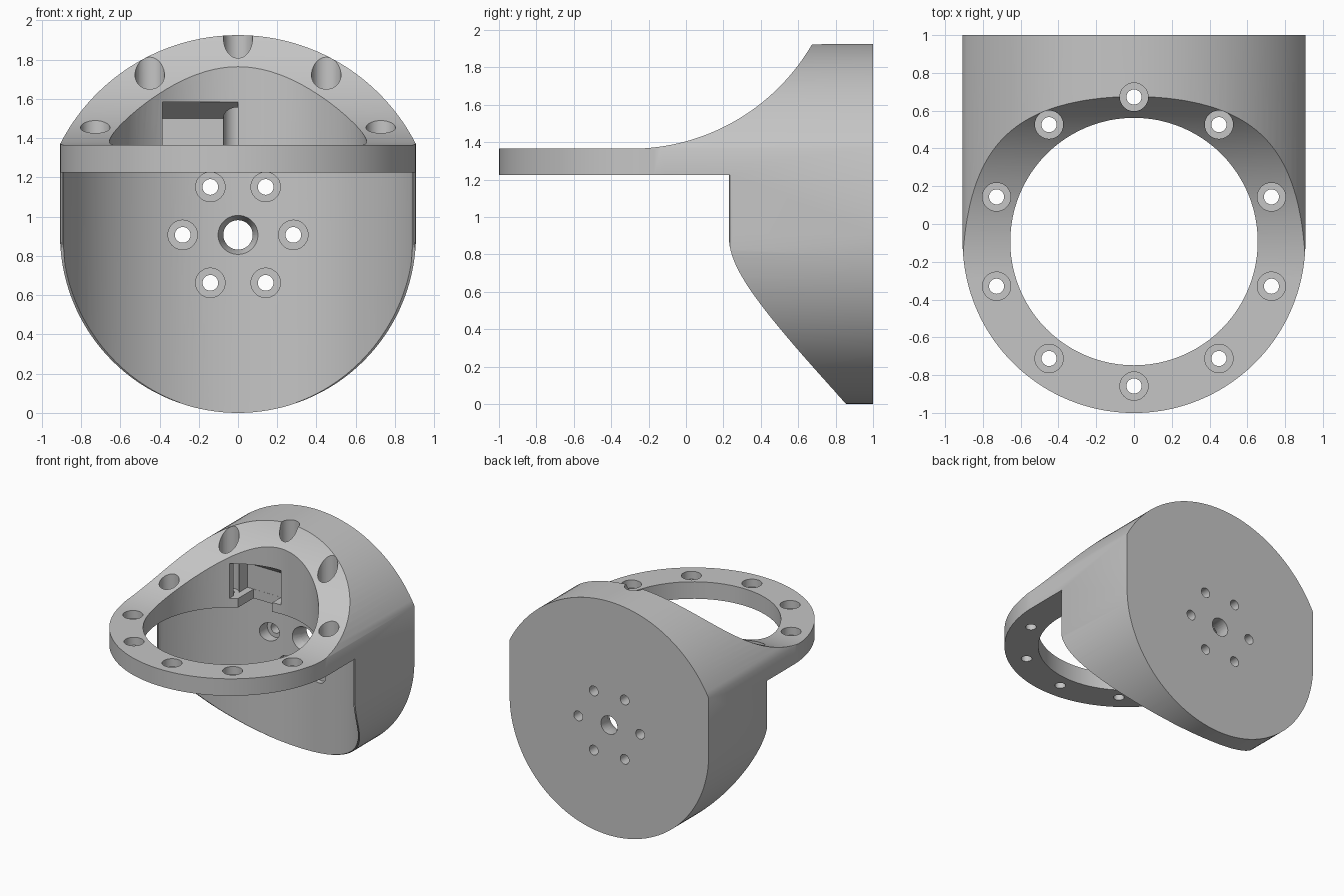
import bpy, bmesh
from math import cos, sin, radians, sqrt, asin, degrees
from mathutils import Vector

if "Cube" in bpy.data.objects:
    bpy.data.objects.remove(bpy.data.objects["Cube"], do_unlink=True)

HALF = 0.907             # half width, also the lower body radius
RING_Y = -0.093          # centre of the flange ring
HOLLOW_R = 0.95          # radius of the hollow below the flange
SEAT_Z = 1.30            # screw seat height in the flange
UNDER, TOP = 1.225, 1.365


def arc(cx, cy, r, start, end, n):
    return [(cx + r * cos(radians(start + (end - start) * i / n)),
             cy + r * sin(radians(start + (end - start) * i / n))) for i in range(n + 1)]


def circle(cx, cy, r, n=40):
    return arc(cx, cy, r, 0, 360, n)[:-1]


def prism(name, pts, axis, a, b, flare=1.0):
    """Extrude a 2D outline along an axis; flare scales the outline at end a."""
    place = {"x": lambda p, d: (d, p[0], p[1]),
             "y": lambda p, d: (p[0], d, p[1]),
             "z": lambda p, d: (p[0], p[1], d)}[axis]
    mid = sum((Vector(p) for p in pts), Vector((0, 0))) / len(pts)
    bm = bmesh.new()
    first = [bm.verts.new(place(mid + (Vector(p) - mid) * flare, a)) for p in pts]
    last = [bm.verts.new(place(p, b)) for p in pts]
    bm.faces.new(first)
    bm.faces.new(last[::-1])
    for i in range(len(pts)):
        j = (i + 1) % len(pts)
        bm.faces.new((first[i], last[i], last[j], first[j]))
    bmesh.ops.recalc_face_normals(bm, faces=bm.faces)
    mesh = bpy.data.meshes.new(name)
    bm.to_mesh(mesh)
    bm.free()
    obj = bpy.data.objects.new(name, mesh)
    bpy.context.collection.objects.link(obj)
    return obj


def volume(mesh):
    bm = bmesh.new()
    bm.from_mesh(mesh)
    result = bm.calc_volume()
    bm.free()
    return result


def cut(target, cutter):
    """Subtract the cutter; nudge it slightly if the boolean result is not sound."""
    cutter.hide_render = True
    bpy.context.view_layer.objects.active = target
    before = target.data.copy()
    for nudge in (0, 0.0007, -0.0011, 0.0019, -0.0023):
        cutter.location = (nudge, nudge / 2, 0)
        target.data = before.copy()
        mod = target.modifiers.new("cut", "BOOLEAN")
        mod.operation, mod.solver, mod.object = "DIFFERENCE", "EXACT", cutter
        bpy.ops.object.modifier_apply(modifier=mod.name)
        removed = volume(before) - volume(target.data)
        if 0 < removed <= volume(cutter.data) * 1.01:
            break
    bpy.data.objects.remove(cutter, do_unlink=True)


# Body blank: round bottom, flat sides, shallower round top
crown = 1.018
corner = degrees(asin(sqrt(crown ** 2 - HALF ** 2) / crown))
outline = arc(0, HALF, HALF, 180, 360, 72) + arc(0, HALF, crown, corner, 180 - corner, 48)
bracket = prism("angle_bracket", outline, "y", -1, 1)

# Rounded front of the flange
cut(bracket, prism("front_cutter", arc(0, RING_Y, HALF + 0.0005, 180, 360, 72)
                   + [(1.3, RING_Y), (1.3, -1.3), (-1.3, -1.3), (-1.3, RING_Y)], "z", -0.3, 2.3))

# Concave sweep from the flange up to the crown
scoop_r, scoop_y = 1.12, -0.295
cut(bracket, prism("scoop_cutter", [(-1.3, TOP)]
                   + arc(scoop_y, TOP + scoop_r, scoop_r, -90, -20, 56)
                   + [(0.75, 2.4), (-1.3, 2.4)], "x", -1.3, 1.3))

# Concave hollow below the flange, with rounded side tips
tip = [(1.2, 0.255), (0.908, 0.255), (0.903, 0.236), (0.895, 0.23), (0.888, 0.236), (0.882, 0.26)]
edge = degrees(asin((0.28 - RING_Y) / HOLLOW_R))
cut(bracket, prism("hollow_cutter", tip + arc(0, RING_Y, HOLLOW_R, edge, 180 - edge, 72)
                   + [(-x, y) for x, y in reversed(tip)] + [(-1.2, -1.3), (1.2, -1.3)],
                   "z", -0.3, UNDER))

# Blunted front edge that follows the round bottom
trim = []
for i in range(31):
    z = 0.05 + 0.85 * i / 30
    x_squared = HALF ** 2 - (z - HALF) ** 2
    trim.append((RING_Y + sqrt(HOLLOW_R ** 2 - x_squared) + 0.04 * z / HALF, z))
cut(bracket, prism("edge_cutter", trim + [(-1.3, 0.9), (-1.3, 0.05)], "x", -1.3, 1.3))

# Large ring opening
cut(bracket, prism("opening_cutter", circle(0, RING_Y, 0.655, 96), "z", 1.0, 2.3))

# Pocket with a sloping ceiling, open at the bottom between two screw seats
pocket_back = 0.674
cut(bracket, prism("pocket_cutter", [(0.3, 1.585), (0.56, 1.585), (pocket_back, 1.5),
                                     (pocket_back, SEAT_Z), (0.3, SEAT_Z)], "x", -0.385, 0))
floor_back = pocket_back - 0.001
cut(bracket, prism("pocket_floor_cutter", [(0.3, 1.1), (0.3, 1.4), (floor_back, 1.4),
                                           (floor_back, 1.1)], "x", -0.33, -0.078))

# Ten counterbored screw holes around the flange
for i in range(10):
    a = radians(18 + 36 * i)
    x, y = 0.765 * cos(a), RING_Y + 0.765 * sin(a)
    cut(bracket, prism("seat_cutter", circle(x, y, 0.075), "z", SEAT_Z, 2.3))
    cut(bracket, prism("screw_cutter", circle(x, y, 0.04, 32), "z", 1.1, 1.4))

# Six counterbored holes and a flared centre hole through the back plate
for i in range(6):
    a = radians(60 * i)
    x, z = 0.282 * cos(a), HALF + 0.282 * sin(a)
    cut(bracket, prism("plate_seat_cutter", circle(x, z, 0.075), "y", 0.4, 0.89))
    cut(bracket, prism("plate_screw_cutter", circle(x, z, 0.04, 32), "y", 0.7, 1.2))
cut(bracket, prism("centre_cutter", circle(0, HALF, 0.075), "y", 0.6, 1.2))
cut(bracket, prism("flare_cutter", circle(0, HALF, 0.074), "y", 0.81, 0.92, 1.6))

# Plain grey finish
grey = bpy.data.materials.new("plain_grey")
grey.use_nodes = True
colour = (0.56, 0.56, 0.56, 1)
grey.diffuse_color = colour
grey.node_tree.nodes["Principled BSDF"].inputs["Base Color"].default_value = colour
bracket.data.materials.clear()
bracket.data.materials.append(grey)
for face in bracket.data.polygons:
    face.material_index = 0

bpy.ops.object.select_all(action="DESELECT")
bracket.select_set(True)
bpy.context.view_layer.objects.active = bracket
bpy.ops.object.shade_smooth_by_angle(angle=radians(30))
